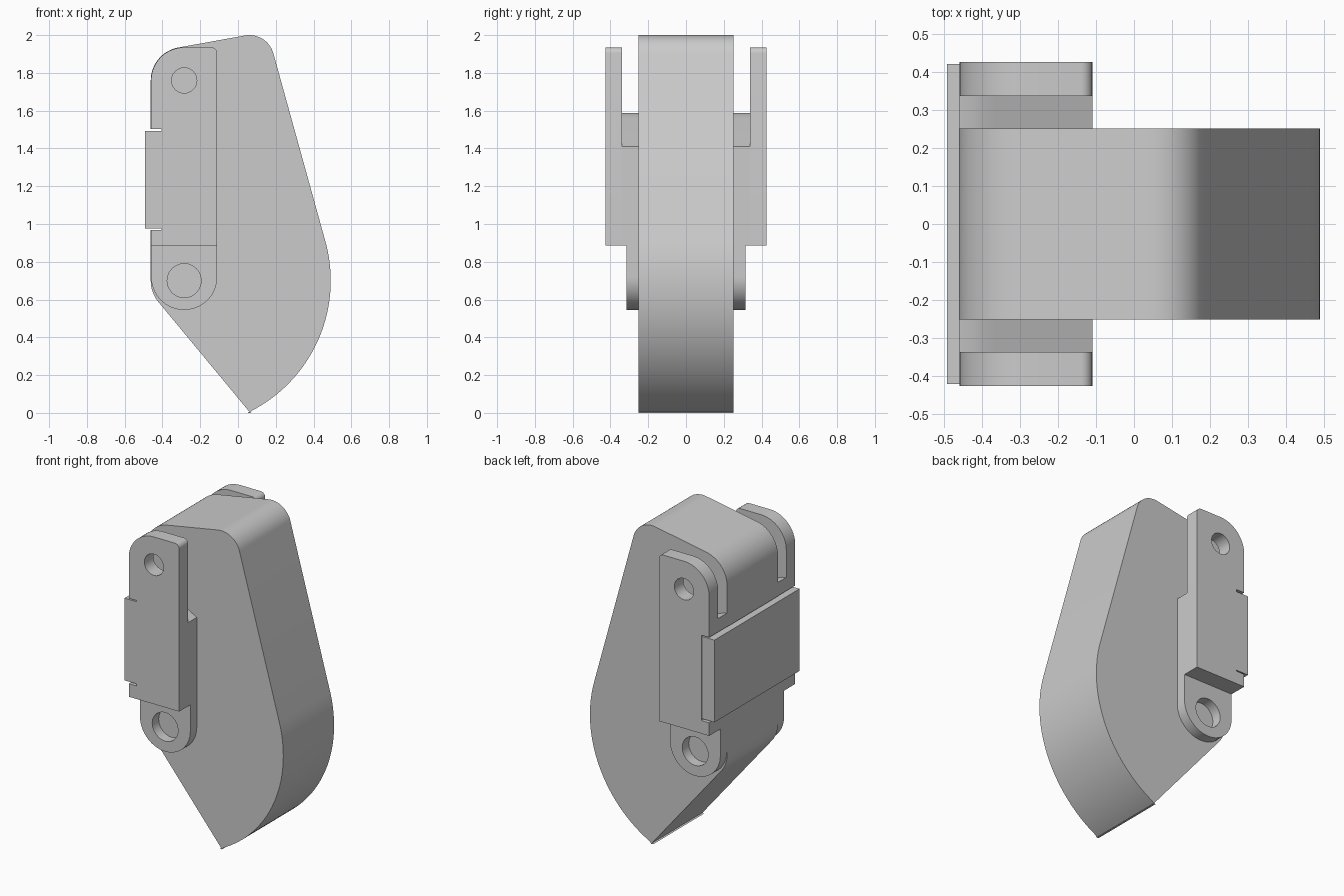
import bpy
from math import cos, sin, radians

cube = bpy.data.objects.get("Cube")
if cube:
    bpy.data.objects.remove(cube, do_unlink=True)

grey = bpy.data.materials.new("plain grey")
grey.use_nodes = True
colour = (0.6, 0.6, 0.6, 1)
grey.diffuse_color = colour
grey.node_tree.nodes["Principled BSDF"].inputs["Base Color"].default_value = colour

PIN_X, LOW_Z, HIGH_Z = -0.285, 0.70, 1.76
BACK, FRONT = -0.46, -0.11


def arc(cx, cz, r, start, end, steps=16):
    angles = [radians(start + (end - start) * i / steps) for i in range(steps + 1)]
    return [(cx + r * cos(a), cz + r * sin(a)) for a in angles]


def extrude(name, loops, y0, y1):
    """Extrude an x-z outline, with any hole loops, from y0 to y1."""
    curve = bpy.data.curves.new(name, "CURVE")
    curve.dimensions = "2D"
    curve.fill_mode = "BOTH"
    curve.extrude = (y1 - y0) / 2
    for loop in loops:
        spline = curve.splines.new("POLY")
        spline.points.add(len(loop) - 1)
        for point, (x, z) in zip(spline.points, loop):
            point.co = (x, z, 0, 1)
        spline.use_cyclic_u = True
    helper = bpy.data.objects.new(name + " outline", curve)
    bpy.context.collection.objects.link(helper)
    bpy.context.view_layer.update()
    graph = bpy.context.evaluated_depsgraph_get()
    mesh = bpy.data.meshes.new_from_object(helper.evaluated_get(graph))
    bpy.data.objects.remove(helper, do_unlink=True)
    for v in mesh.vertices:
        x, z, depth = v.co
        v.co = (x, (y0 + y1) / 2 - depth, z)
    mesh.materials.clear()
    mesh.materials.append(grey)
    obj = bpy.data.objects.new(name, mesh)
    bpy.context.collection.objects.link(obj)
    bpy.ops.object.select_all(action="DESELECT")
    obj.select_set(True)
    bpy.context.view_layer.objects.active = obj
    bpy.ops.object.mode_set(mode="EDIT")
    bpy.ops.mesh.select_all(action="SELECT")
    bpy.ops.mesh.remove_doubles(threshold=0.0001)
    bpy.ops.mesh.normals_make_consistent(inside=False)
    bpy.ops.object.mode_set(mode="OBJECT")
    bpy.ops.object.shade_smooth_by_angle(angle=radians(25))
    return obj


def hole(z, r):
    return arc(PIN_X, z, r, 0, 345, 23)


# Recess that holds the back plate
notch = [(BACK, 1.503), (-0.405, 1.503), (-0.405, 0.967), (BACK, 0.967)]

# Main wedge-shaped body
body = (arc(PIN_X, LOW_Z, 0.776, -64.3, 15.5, 40)
        + arc(0.06, 1.868, 0.132, 15.5, 101.5)
        + arc(PIN_X, HIGH_Z, 0.177, 101.5, 180)
        + [(BACK - 0.002, z) if x == BACK else (x, z) for x, z in notch]
        + arc(PIN_X, LOW_Z, 0.177, 180, 219.6)
        + [(0.065, 0)])
extrude("body", [body], -0.252, 0.252)

# Side bracket outlines
ear = (arc(FRONT - 0.03, 1.905, 0.03, 0, 90, 6)
       + arc(PIN_X, HIGH_Z, 0.175, 90, 180)
       + notch + [(BACK, 0.885), (FRONT, 0.885)])
spacer = [(FRONT, 1.41), (-0.37, 1.553), (-0.40, 1.569), (-0.43, 1.581),
          (BACK, 1.588)] + notch + [(BACK, 0.885), (FRONT, 0.885)]
lug = [(FRONT, 0.885), (BACK, 0.885)] + arc(PIN_X, 0.72, 0.175, 180, 360, 28)

for side, s in (("left", 1), ("right", -1)):
    for part, loops, inner, outer in (
            ("ear", [ear, hole(HIGH_Z, 0.067)], 0.338, 0.427),
            ("spacer", [spacer], 0.252, 0.338),
            ("lug", [lug, hole(LOW_Z, 0.09)], 0.252, 0.316)):
        extrude(f"{side}_{part}", [*loops], *sorted((s * inner, s * outer)))

# Back plate seated in the recess
plate = [(-0.493, 0.977), (-0.405, 0.977), (-0.405, 1.493), (-0.493, 1.493)]
extrude("back_plate", [plate], -0.422, 0.422)
